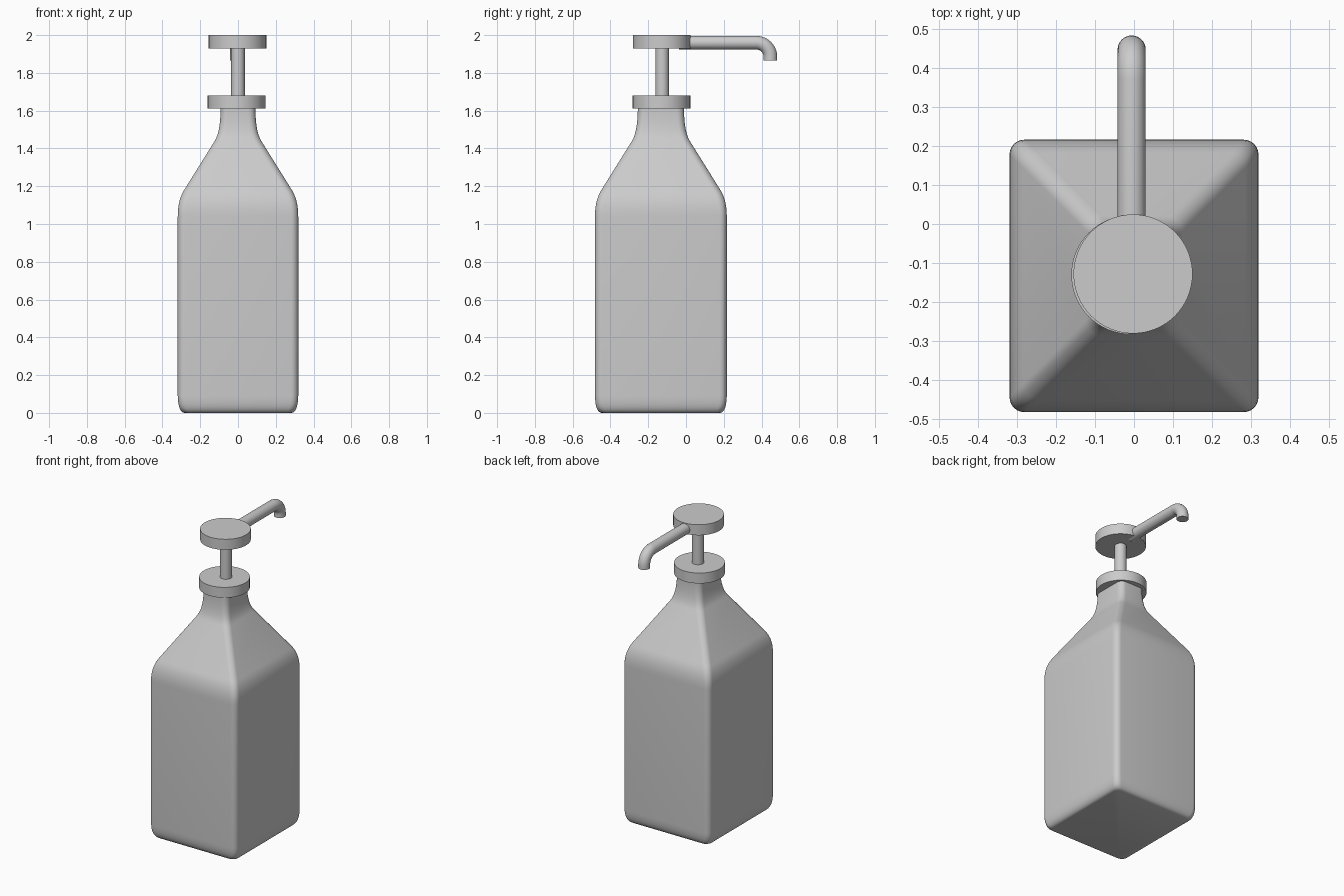
import bpy, bmesh
from math import sin, cos, pi
from mathutils import Vector

if "Cube" in bpy.data.objects:
    bpy.data.objects.remove(bpy.data.objects["Cube"])


def loft(name, rings):
    """Skin a list of equal-length rings and close both ends."""
    bm = bmesh.new()
    loops = [[bm.verts.new(p) for p in ring] for ring in rings]
    n = len(loops[0])
    for a, b in zip(loops, loops[1:]):
        for i in range(n):
            j = (i + 1) % n
            bm.faces.new((a[i], a[j], b[j], b[i]))
    bm.faces.new(loops[0][::-1])
    bm.faces.new(loops[-1])
    bmesh.ops.recalc_face_normals(bm, faces=bm.faces)
    mesh = bpy.data.meshes.new(name)
    bm.to_mesh(mesh)
    bm.free()
    obj = bpy.data.objects.new(name, mesh)
    bpy.context.collection.objects.link(obj)
    smooth(obj)
    return obj


def smooth(obj):
    bpy.ops.object.select_all(action='DESELECT')
    obj.select_set(True)
    bpy.context.view_layer.objects.active = obj
    bpy.ops.object.shade_smooth_by_angle(angle=0.6)


def rounded_rect(hx, hy, r, z, cy, seg=6):
    pts = []
    for k, (sx, sy) in enumerate([(1, 1), (-1, 1), (-1, -1), (1, -1)]):
        for i in range(seg + 1):
            a = (k + i / seg) * pi / 2
            pts.append((sx * (hx - r) + r * cos(a), cy + sy * (hy - r) + r * sin(a), z))
    return pts


def bezier(p0, p1, p2, n=7):
    p0, p1, p2 = Vector(p0), Vector(p1), Vector(p2)
    return [(1 - t) ** 2 * p0 + 2 * t * (1 - t) * p1 + t * t * p2
            for t in (i / n for i in range(n + 1))]


def cylinder(name, x, y, z0, z1, r, sides=64):
    bpy.ops.mesh.primitive_cylinder_add(vertices=sides, radius=r, depth=z1 - z0,
                                        location=(x, y, (z0 + z1) / 2))
    obj = bpy.context.object
    obj.name = name
    smooth(obj)


# Bottle: rounded rectangles following an (inset, height) profile
profile = (bezier((0.035, 0), (0.002, 0.005), (0, 0.09))
           + bezier((0, 1.04), (0, 1.126), (0.034, 1.18))
           + bezier((0.196, 1.44), (0.227, 1.49), (0.227, 1.62)))
loft("bottle", [rounded_rect(0.319 - d, 0.349 - d, 0.038, z, -0.133) for d, z in profile])

# Pump: collar, stem and press head
cylinder("collar", -0.008, -0.13, 1.611, 1.68, 0.1525)
cylinder("stem", 0, -0.126, 1.64, 1.96, 0.036, 32)
cylinder("pump_head", -0.0025, -0.128, 1.93, 2.0, 0.1525)

# Spout: round tube along a straight run, quarter bend and short drop
R, yc, zc = 0.075, 0.372, 1.885
path = [(-0.036, zc + R, pi / 2)]
path += [(yc + R * cos(a), zc + R * sin(a), a) for a in (pi / 2 * (1 - i / 10) for i in range(11))]
path += [(yc + R, 1.866, 0)]
rings = []
for y, z, a in path:
    ring = []
    for i in range(32):
        t = 2 * pi * i / 32
        u, v = 0.036 * cos(t), 0.036 * sin(t)
        ring.append((-0.006 + u, y + v * cos(a), z + v * sin(a)))
    rings.append(ring)
loft("spout", rings)
